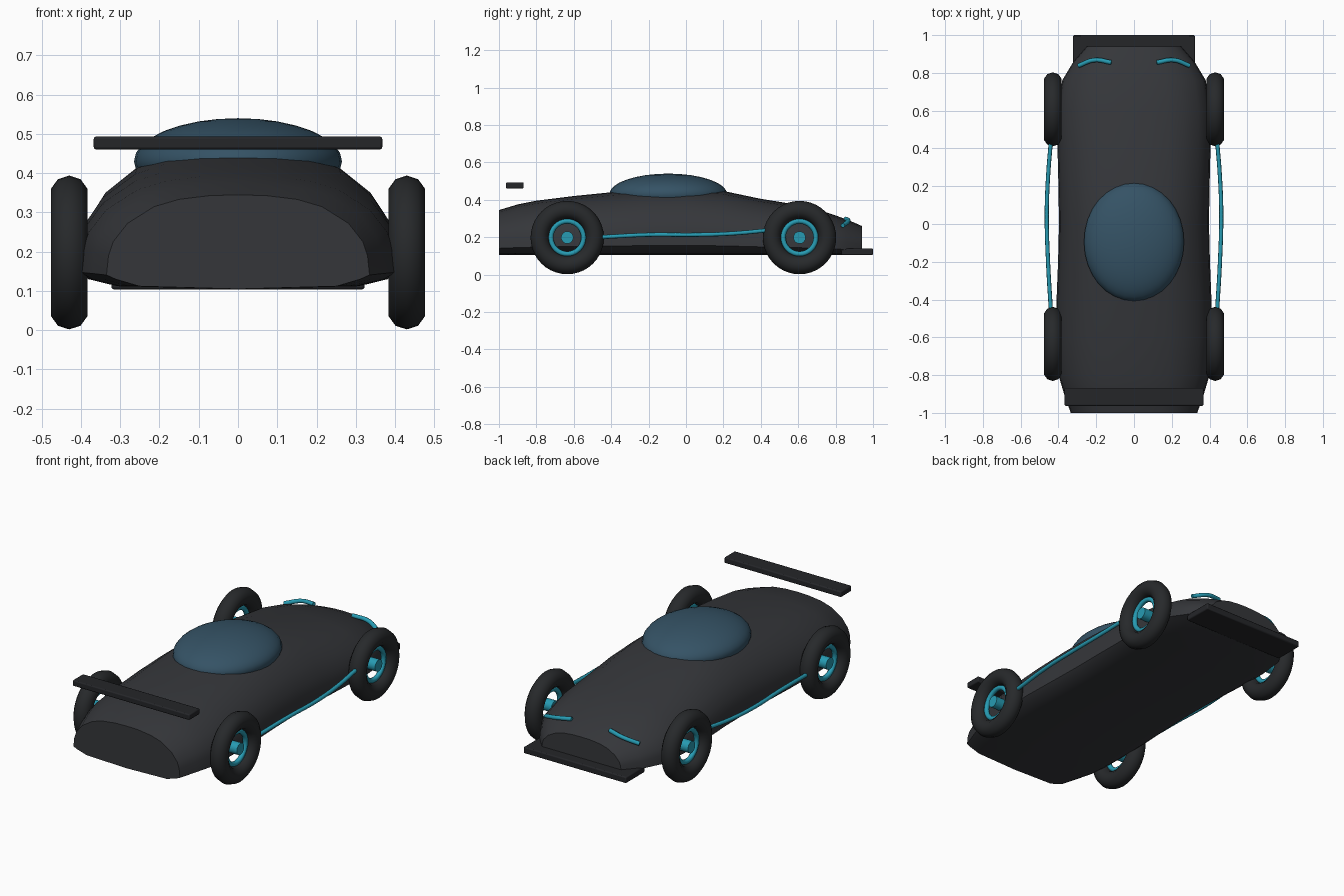
import bpy, bmesh, math

if "Cube" in bpy.data.objects:
    bpy.data.objects.remove(bpy.data.objects["Cube"])

def mat(name, col):
    m = bpy.data.materials.new(name)
    m.diffuse_color = (*col, 1)
    m.use_nodes = True
    m.node_tree.nodes["Principled BSDF"].inputs["Base Color"].default_value = m.diffuse_color
    return m

DARK = mat("dark_paint", (0.035, 0.037, 0.042))
RUBBER = mat("rubber", (0.02, 0.022, 0.024))
TRIM = mat("dark_trim", (0.018, 0.019, 0.022))
GLASS = mat("blue_glass", (0.035, 0.085, 0.13))
TEAL = mat("teal_glow", (0.02, 0.33, 0.45))

def finish(ob, name, m, angle=40):
    ob.name = name
    ob.data.materials.append(m)
    bpy.ops.object.select_all(action='DESELECT')
    ob.select_set(True)
    bpy.context.view_layer.objects.active = ob
    bpy.ops.object.shade_smooth_by_angle(angle=math.radians(angle))
    return ob

def box(name, size, loc, m):
    bpy.ops.mesh.primitive_cube_add(size=1, location=loc)
    ob = bpy.context.object
    ob.scale = size
    bpy.ops.object.transform_apply(location=False, rotation=False, scale=True)
    bv = ob.modifiers.new("bevel", 'BEVEL')
    bv.width, bv.segments = 0.006, 2
    finish(ob, name, m)

def tube(name, pts, r, m):
    cu = bpy.data.curves.new(name, 'CURVE')
    cu.dimensions = '3D'
    cu.bevel_depth, cu.bevel_resolution = r, 2
    cu.use_fill_caps = True
    sp = cu.splines.new('BEZIER')
    sp.bezier_points.add(len(pts) - 1)
    for p, co in zip(sp.bezier_points, pts):
        p.co = co
        p.handle_left_type = p.handle_right_type = 'AUTO'
    cu.materials.append(m)
    bpy.context.collection.objects.link(bpy.data.objects.new(name, cu))

# Body: one cross-section lofted along y (y, half width, top z)
stations = [(-1, .335, .345), (-.9, .37, .375), (-.8, .40, .395), (-.6, .41, .42),
            (-.4, .41, .44), (-.2, .402, .458), (0, .397, .463), (.2, .40, .447),
            (.4, .405, .405), (.6, .405, .373), (.76, .38, .33), (.86, .32, .295), (.94, .25, .26)]
upper = [(1, .13), (.985, .34), (.95, .49), (.84, .69), (.64, .87), (.45, .95), (.22, .99), (0, 1)]
lower = [(0, .105), (.75, .112), (.93, .13)]
bm = bmesh.new()
rings = []
for y, w, top in stations:
    half = [(u * w, z) for u, z in lower] + [(u * w, .11 + v * (top - .11)) for u, v in upper]
    loop = half + [(-x, z) for x, z in reversed(half[1:-1])]
    rings.append([bm.verts.new((x, y, z)) for x, z in loop])
n = len(rings[0])
for a, b in zip(rings, rings[1:]):
    for i in range(n):
        bm.faces.new((a[i], a[(i + 1) % n], b[(i + 1) % n], b[i]))
bm.faces.new(rings[0])
bm.faces.new(rings[-1])
bmesh.ops.recalc_face_normals(bm, faces=bm.faces)
me = bpy.data.meshes.new("body")
bm.to_mesh(me)
bm.free()
body = bpy.data.objects.new("body", me)
bpy.context.collection.objects.link(body)
finish(body, "body", DARK, 35)

# Canopy
bpy.ops.mesh.primitive_uv_sphere_add(segments=32, ring_count=16, radius=1, location=(0, -.095, .43))
canopy = bpy.context.object
canopy.scale = (.265, .315, .11)
finish(canopy, "canopy", GLASS)

# Rear wing and front splitter
box("rear_wing", (.735, .095, .033), (0, -.915, .477), TRIM)
box("front_splitter", (.645, .17, .036), (0, .915, .122), TRIM)

# Wheels: tyre, rim ring and hub
for side, s in (("left", -1), ("right", 1)):
    for end, y in (("rear", -.635), ("front", .607)):
        loc, rot = (s * .43, y, .198), (0, math.pi / 2, 0)
        tag = f"{end}_{side}"
        bpy.ops.mesh.primitive_torus_add(location=loc, rotation=rot, major_radius=.147, minor_radius=.049,
                                         major_segments=40, minor_segments=10)
        finish(bpy.context.object, "tyre_" + tag, RUBBER)
        bpy.ops.mesh.primitive_torus_add(location=loc, rotation=rot, major_radius=.088, minor_radius=.014,
                                         major_segments=32, minor_segments=8)
        finish(bpy.context.object, "rim_" + tag, TEAL, 60)
        bpy.ops.mesh.primitive_cylinder_add(location=loc, rotation=rot, radius=.033, depth=.06, vertices=20)
        finish(bpy.context.object, "hub_" + tag, TEAL)

    # Side light strip and headlight
    tube("side_strip_" + side, [(s * .44, -.46, .20), (s * .455, -.2, .213), (s * .462, .05, .213),
                                (s * .455, .25, .22), (s * .44, .44, .237)], .011, TEAL)
    tube("headlight_" + side, [(s * .12, .855, .298), (s * .21, .868, .287), (s * .295, .838, .262)], .012, TEAL)
